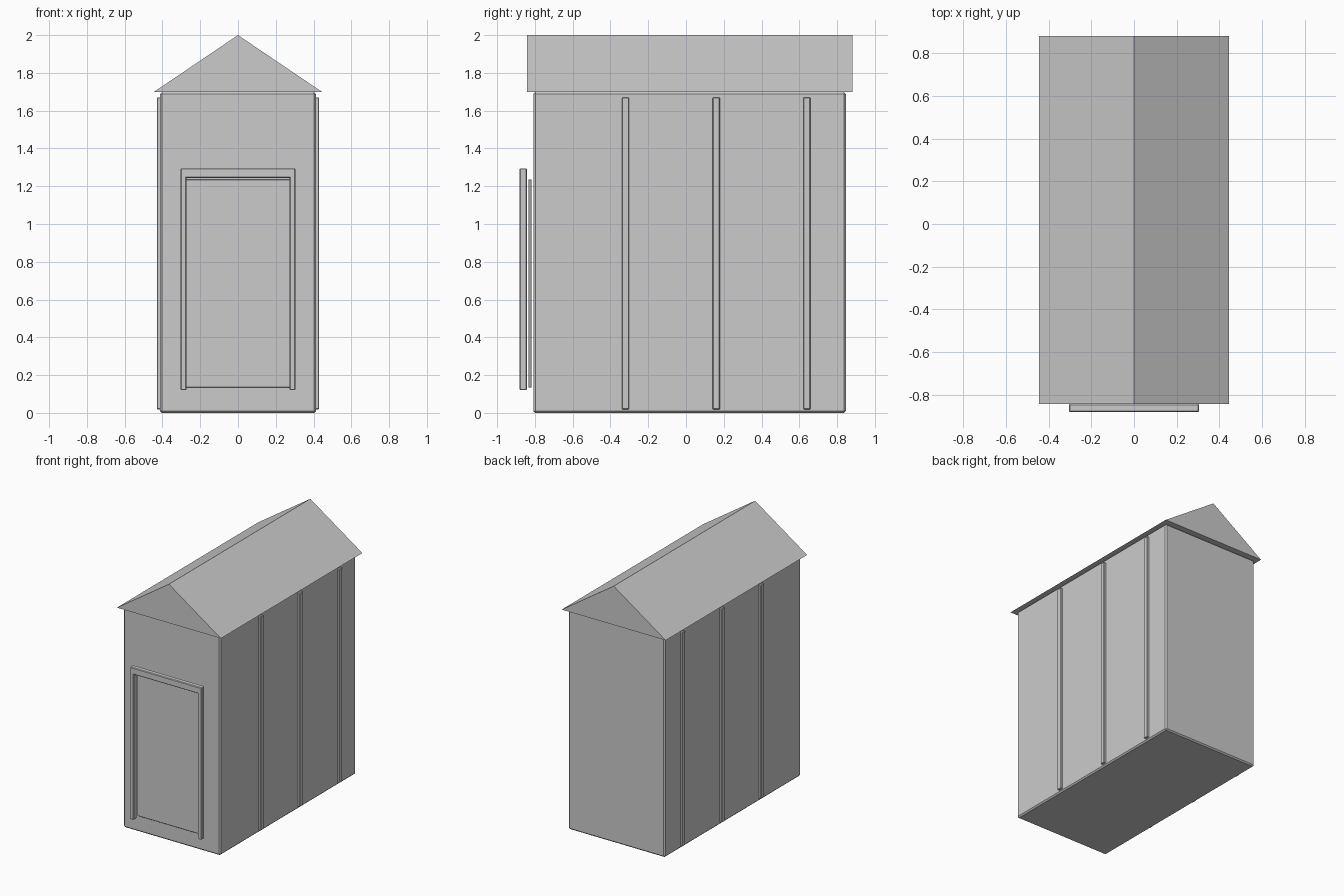
import bpy, bmesh

if "Cube" in bpy.data.objects:
    bpy.data.objects.remove(bpy.data.objects["Cube"])


def box(name, lo, hi, bevel=0.0):
    """Axis-aligned box from two corners, with a one-step chamfer."""
    bm = bmesh.new()
    bmesh.ops.create_cube(bm, size=1)
    for v in bm.verts:
        v.co = [(a + b) / 2 + c * (b - a) for a, b, c in zip(lo, hi, v.co)]
    if bevel:
        bmesh.ops.bevel(bm, geom=bm.edges[:], offset=bevel, segments=1,
                        affect='EDGES', profile=0.5)
    return finish(name, bm)


def finish(name, bm):
    bmesh.ops.recalc_face_normals(bm, faces=bm.faces[:])
    mesh = bpy.data.meshes.new(name)
    bm.to_mesh(mesh)
    bm.free()
    obj = bpy.data.objects.new(name, mesh)
    bpy.context.collection.objects.link(obj)
    return obj


# Main walls
box("walls", (-0.413, -0.808, 0), (0.413, 0.847, 1.698), 0.01)

# Gable roof: triangular profile extruded along y
bm = bmesh.new()
profile = [(-0.444, 1.70), (0.444, 1.70), (0, 2.0)]
gable = bm.faces.new([bm.verts.new((x, -0.843, z)) for x, z in profile])
extruded = bmesh.ops.extrude_face_region(bm, geom=[gable], use_keep_orig=True)
for item in extruded["geom"]:
    if isinstance(item, bmesh.types.BMVert):
        item.co.y = 0.882
finish("roof", bm)

# Vertical battens on both long sides
for side, s in (("left", -1), ("right", 1)):
    for i, y in enumerate((-0.32, 0.16, 0.64)):
        x0, x1 = sorted((s * 0.40, s * 0.43))
        box(f"batten_{side}_{i + 1}", (x0, y - 0.019, 0.018),
            (x1, y + 0.019, 1.67), 0.004)

# Door panel
box("door", (-0.275, -0.835, 0.135), (0.275, -0.817, 1.236), 0.003)

# Door frame: two posts and a header
for side, s in (("left", -1), ("right", 1)):
    x0, x1 = sorted((s * 0.273, s * 0.305))
    box(f"door_post_{side}", (x0, -0.882, 0.12), (x1, -0.843, 1.295), 0.005)
box("door_header", (-0.285, -0.882, 1.243), (0.285, -0.843, 1.295), 0.005)
